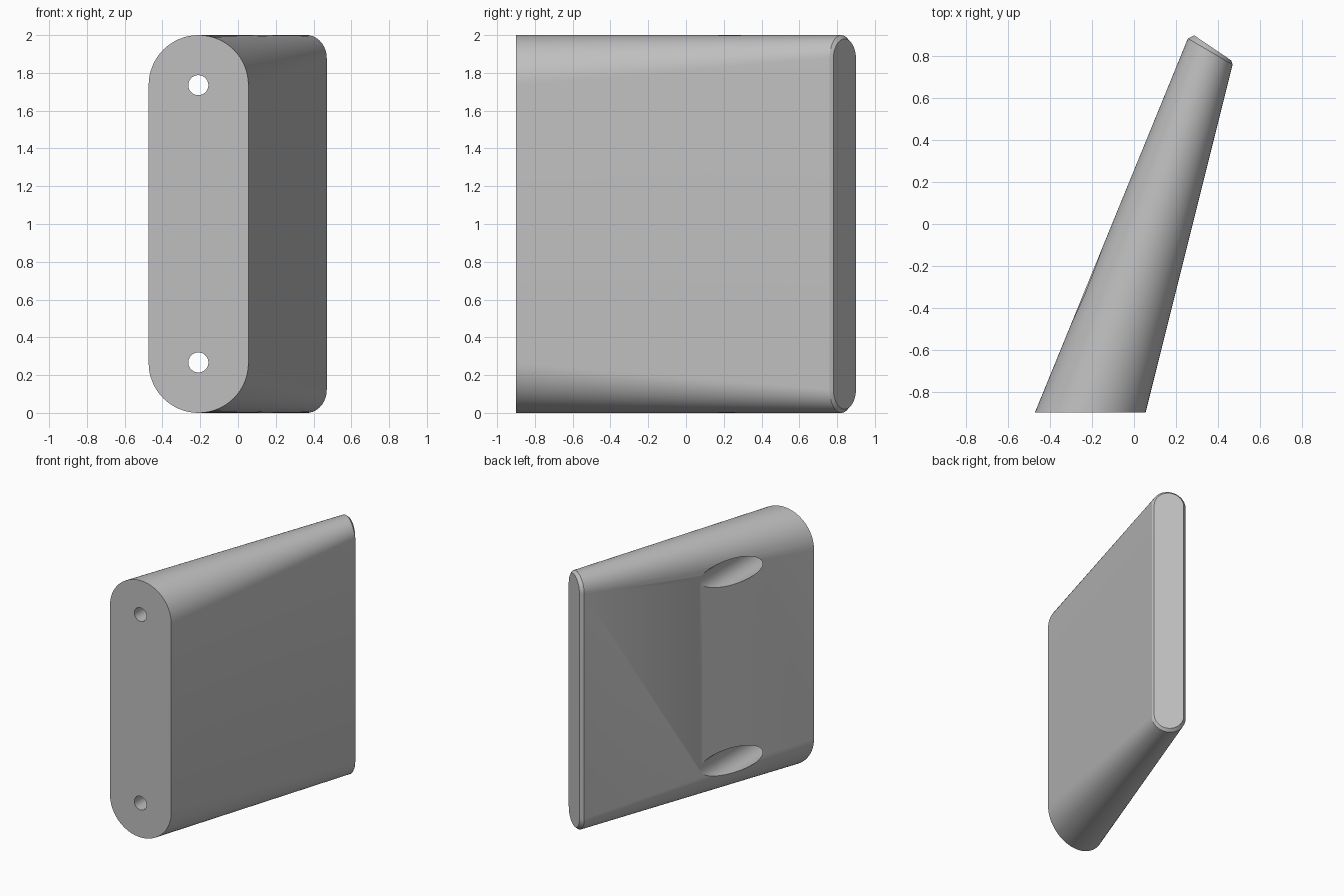
import bpy
import bmesh
from math import cos, sin, pi, radians
from mathutils import Matrix

default = bpy.data.objects.get("Cube")
if default:
    bpy.data.objects.remove(default)

grey = bpy.data.materials.new("light grey")
grey.use_nodes = True
colour = (0.52, 0.52, 0.52, 1)
grey.diffuse_color = colour
grey.node_tree.nodes["Principled BSDF"].inputs["Base Color"].default_value = colour

STEPS = 32  # segments per half-round end


def make_object(name, bm):
    mesh = bpy.data.meshes.new(name)
    bmesh.ops.recalc_face_normals(bm, faces=bm.faces)
    bm.to_mesh(mesh)
    bm.free()
    mesh.materials.append(grey)
    obj = bpy.data.objects.new(name, mesh)
    bpy.context.collection.objects.link(obj)
    return obj


def stadium(bm, left, right, half_height):
    """Upright slot outline whose width runs from left to right in plan."""
    cx, cy = (left[0] + right[0]) / 2, (left[1] + right[1]) / 2
    ux, uy = right[0] - cx, right[1] - cy
    radius = (ux * ux + uy * uy) ** 0.5
    ring = []
    for side in (1, -1):
        for i in range(STEPS + 1):
            a = pi * i / STEPS
            c, s = side * cos(a), side * sin(a)
            z = 1 + side * (half_height - radius) + radius * s
            ring.append(bm.verts.new((cx + ux * c, cy + uy * c, z)))
    return ring


# Tapered body: round-ended foot, slanted tip and a small chamfer around the tip
bm = bmesh.new()
rings = [
    stadium(bm, (-0.473, -0.9), (0.055, -0.9), 1),
    stadium(bm, (0.257, 0.885), (0.47, 0.76), 1),
    stadium(bm, (0.287, 0.9), (0.464, 0.78), 0.98),
]
for a, b in zip(rings, rings[1:]):
    for i in range(len(a)):
        j = (i + 1) % len(a)
        bm.faces.new((a[i], a[j], b[j], b[i]))
bm.faces.new(rings[0])
bm.faces.new(rings[-1])
body = make_object("tapered_body", bm)


def cylinder_cutter(name, radius, y0, y1):
    """Pair of cylinders along y, one for each screw position."""
    bm = bmesh.new()
    for z in (0.267, 1.735):
        place = Matrix.Translation((-0.21, (y0 + y1) / 2, z)) @ Matrix.Rotation(pi / 2, 4, "X")
        bmesh.ops.create_cone(bm, cap_ends=True, segments=48, radius1=radius,
                              radius2=radius, depth=y1 - y0, matrix=place)
    cutter = make_object(name, bm)
    cutter.hide_render = True
    return cutter


# Screw holes from the foot, opening into wide recesses on the slanted side
for cutter in (cylinder_cutter("recess_cutter", 0.1, -0.7, 0.1),
               cylinder_cutter("screw_hole_cutter", 0.053, -1, 0)):
    cut = body.modifiers.new(cutter.name, "BOOLEAN")
    cut.operation = "DIFFERENCE"
    cut.solver = "EXACT"
    cut.object = cutter
    bpy.context.view_layer.objects.active = body
    bpy.ops.object.modifier_apply(modifier=cut.name)
    bpy.data.objects.remove(cutter)

bpy.ops.object.select_all(action="DESELECT")
body.select_set(True)
bpy.context.view_layer.objects.active = body
bpy.ops.object.shade_smooth_by_angle(angle=radians(25))
